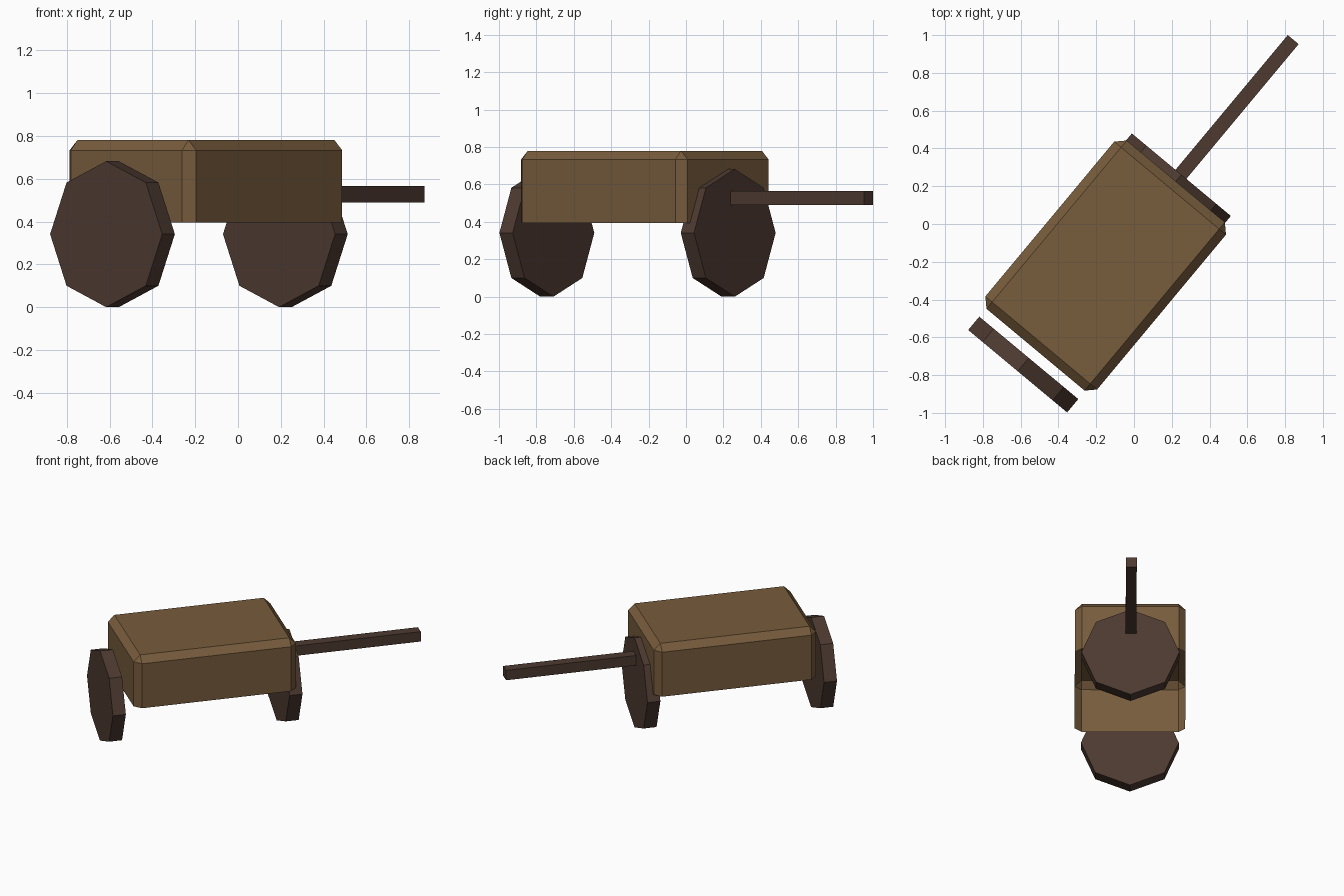
import bpy, bmesh, math
from mathutils import Matrix, Vector

if "Cube" in bpy.data.objects:
    bpy.data.objects.remove(bpy.data.objects["Cube"])

# The cart is built along its own length axis, then turned and moved into place
PLACE = Matrix.Translation((-0.15, -0.22, 0)) @ Matrix.Rotation(math.radians(50.2), 4, 'Z')


def material(name, rgb):
    m = bpy.data.materials.new(name)
    m.diffuse_color = (*rgb, 1)
    m.use_nodes = True
    m.node_tree.nodes["Principled BSDF"].inputs["Base Color"].default_value = m.diffuse_color
    return m


BODY = material("wood brown", (0.185, 0.106, 0.045))
DARK = material("dark brown", (0.075, 0.042, 0.030))


def finish(bm, name, mat):
    bm.transform(PLACE)
    mesh = bpy.data.meshes.new(name)
    bm.to_mesh(mesh)
    bm.free()
    mesh.materials.append(mat)
    ob = bpy.data.objects.new(name, mesh)
    bpy.context.collection.objects.link(ob)
    return ob


def box(size, centre):
    bm = bmesh.new()
    bmesh.ops.create_cube(bm, size=1, matrix=Matrix.Translation(centre) @ Matrix.Diagonal((*size, 1)))
    return bm


# Cart body: chamfered top and corners, open underneath
bm = box((1.16, 0.77, 0.385), (0, 0, 0.5875))
low = min(v.co.z for v in bm.verts)
edges = [e for e in bm.edges if any(v.co.z > low + 0.1 for v in e.verts)]
bmesh.ops.bevel(bm, geom=edges, offset=0.047, offset_type='OFFSET', segments=1,
                profile=0.5, affect='EDGES')
bm.normal_update()
bmesh.ops.delete(bm, geom=[f for f in bm.faces if f.normal.z < -0.9], context='FACES')
finish(bm, "cart_body", BODY)

# Eight-sided wheels, one at each end, axis along the length
for name, x in (("rear_wheel", -0.682), ("front_wheel", 0.58)):
    bm = bmesh.new()
    bmesh.ops.create_cone(bm, cap_ends=True, segments=8, radius1=0.341, radius2=0.341, depth=0.092,
                          matrix=Matrix.Translation((x, 0, 0.341)) @ Matrix.Rotation(math.pi / 2, 4, 'Y'))
    finish(bm, name, DARK)

# Pull shaft
finish(box((0.955, 0.075, 0.075), (1.077, 0.003, 0.5275)), "pull_shaft", DARK)
